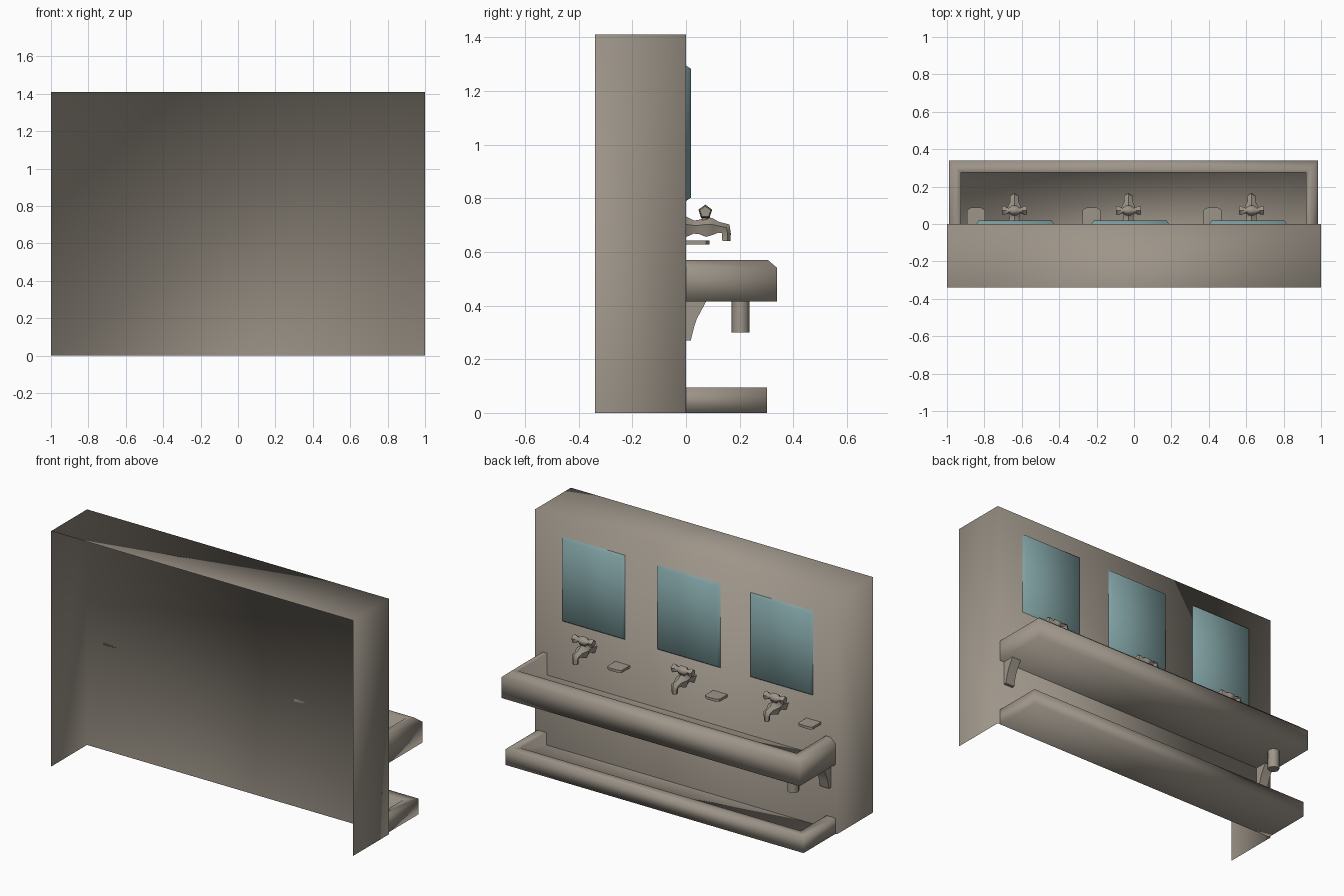
import bpy, bmesh, math
from mathutils import Vector

if "Cube" in bpy.data.objects:
    bpy.data.objects.remove(bpy.data.objects["Cube"])


def material(name, rgb):
    m = bpy.data.materials.new(name)
    m.diffuse_color = (*rgb, 1)
    m.use_nodes = True
    m.node_tree.nodes["Principled BSDF"].inputs["Base Color"].default_value = m.diffuse_color
    return m


STONE = material("warm_grey", (0.34, 0.30, 0.25))
GLASS = material("mirror_teal", (0.23, 0.38, 0.39))


def make(name, verts, faces, mat=STONE, angle=None, recalc=True):
    me = bpy.data.meshes.new(name)
    me.from_pydata(verts, [], faces)
    if recalc:
        bm = bmesh.new()
        bm.from_mesh(me)
        bmesh.ops.recalc_face_normals(bm, faces=bm.faces)
        bm.to_mesh(me)
        bm.free()
    me.materials.append(mat)
    ob = bpy.data.objects.new(name, me)
    bpy.context.collection.objects.link(ob)
    bpy.context.view_layer.objects.active = ob
    bpy.ops.object.select_all(action='DESELECT')
    ob.select_set(True)
    if angle is None:
        bpy.ops.object.shade_smooth()
    else:
        bpy.ops.object.shade_smooth_by_angle(angle=math.radians(angle))
    return ob


def loft(name, rings, cap=(True, True), mat=STONE, angle=None):
    n = len(rings[0])
    verts = [v for r in rings for v in r]
    faces = [(i * n + j, i * n + (j + 1) % n, (i + 1) * n + (j + 1) % n, (i + 1) * n + j)
             for i in range(len(rings) - 1) for j in range(n)]
    if cap[0]:
        faces.append(tuple(range(n)))
    if cap[1]:
        faces.append(tuple(range(len(verts) - n, len(verts))))
    return make(name, verts, faces, mat, angle)


def trough(name, cx, hx, depth, profile):
    # U-shaped rim swept from the outside bottom to the inside floor, open at the wall
    verts = []
    for d, z in profile:
        verts += [(cx - hx + d, 0, z), (cx - hx + d, depth - d, z),
                  (cx + hx - d, depth - d, z), (cx + hx - d, 0, z)]
    faces = [(i * 4 + j, i * 4 + j + 1, i * 4 + j + 5, i * 4 + j + 4)
             for i in range(len(profile) - 1) for j in range(3)]
    last = len(verts) - 4
    faces += [(0, 1, 2, 3), tuple(range(last, last + 4))]
    return make(name, verts, faces)


def ring(centre, u, v, r, n=5):
    c, u, v = Vector(centre), Vector(u), Vector(v)
    return [c + u * r * math.sin(2 * math.pi * k / n) + v * r * math.cos(2 * math.pi * k / n)
            for k in range(n)]


# wall: thin shell, open at the rear and underneath
H, B = 1.41, -0.34
make("wall",
     [(-1, B, 0), (-1, 0, 0), (1, 0, 0), (1, B, 0), (-1, B, H), (-1, 0, H), (1, 0, H), (1, B, H)],
     [(0, 4, 5, 1), (1, 5, 6, 2), (2, 6, 7, 3), (4, 7, 6, 5)], recalc=False)

# wash basin and floor channel
trough("basin", -0.003, 0.987, 0.34,
       [(0, 0.415), (0, 0.54), (0.035, 0.57), (0.065, 0.57), (0.065, 0.44)])
trough("foot_channel", -0.003, 0.987, 0.302,
       [(0, 0), (0, 0.094), (0.06, 0.094), (0.06, 0.02)])

# brackets under the basin
BRACKET = [(0, 0.415), (0.075, 0.415), (0.04, 0.35), (0.03, 0.32), (0.018, 0.27), (0, 0.27)]
for side, x in (("left", -0.93), ("right", 0.925)):
    loft("bracket_" + side, [[(x + s, y, z) for y, z in BRACKET] for s in (-0.03, 0.03)], angle=40)

# drain pipe
loft("drain_pipe", [ring((-0.853, 0.203, z), (1, 0, 0), (0, 1, 0), 0.033, 8) for z in (0.30, 0.415)],
     angle=50)

MIRRORS = (-0.635, -0.02, 0.61)
TAPS = (-0.64, -0.03, 0.628)
DISHES = (-0.845, -0.227, 0.42)

# mirrors with a slim bevelled edge, open against the wall
for i, x in enumerate(MIRRORS):
    def rect(y, d):
        a, lo, hi = 0.207 - d, 0.79 + d, 1.295 - d
        return [(x - a, y, lo), (x + a, y, lo), (x + a, y, hi), (x - a, y, hi)]
    loft(f"mirror_{i + 1}", [rect(0, 0), rect(0.018, 0.012)], (False, True), GLASS)

# taps: body (y, z, radius, bend angle), stem and cross handle
BODY = [(0, 0.69, 0.042, 0), (0.03, 0.69, 0.027, 0), (0.05, 0.69, 0.03, 0), (0.075, 0.69, 0.042, 0),
        (0.1, 0.691, 0.034, 0), (0.12, 0.69, 0.023, 0), (0.145, 0.685, 0.024, 45),
        (0.149, 0.67, 0.018, 90), (0.149, 0.64, 0.017, 90)]
HANDLE = [(-0.067, 0.021), (-0.058, 0.026), (-0.03, 0.014), (-0.014, 0.027),
          (0.014, 0.027), (0.03, 0.014), (0.058, 0.026), (0.067, 0.021)]
for i, x in enumerate(TAPS):
    rings = []
    for y, z, r, t in BODY:
        a = math.radians(t)
        rings.append(ring((x, y, z), (1, 0, 0), (0, math.sin(a), math.cos(a)), r))
    loft(f"tap_body_{i + 1}", rings, (False, True), angle=60)
    loft(f"tap_stem_{i + 1}",
         [ring((x, 0.072, z), (1, 0, 0), (0, 1, 0), 0.016) for z in (0.71, 0.745)], angle=60)
    loft(f"tap_handle_{i + 1}",
         [ring((x + dx, 0.072, 0.749), (0, 1, 0), (0, 0, 1), r) for dx, r in HANDLE], angle=60)

# soap dishes
DISH = [(-0.048, 0), (-0.048, 0.074), (-0.028, 0.087), (0.028, 0.087), (0.048, 0.074), (0.048, 0)]
for i, x in enumerate(DISHES):
    loft(f"soap_dish_{i + 1}", [[(x + dx, y, z) for dx, y in DISH] for z in (0.628, 0.643)], angle=40)
